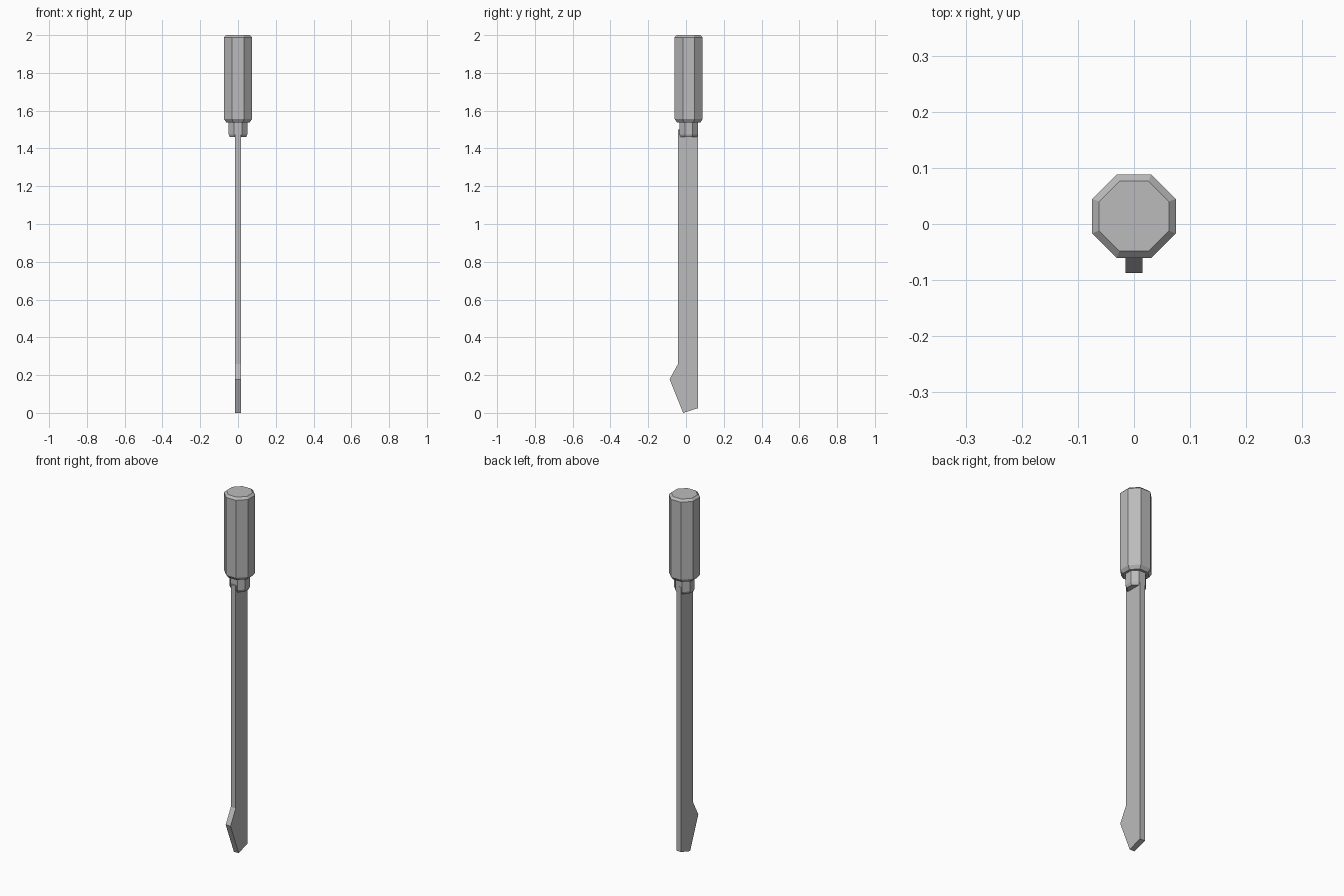
import bpy, bmesh
from math import pi, cos

cube = bpy.data.objects.get("Cube")
if cube:
    bpy.data.objects.remove(cube, do_unlink=True)

GREY = 0.5
CENTRE_Y = 0.014
grey = bpy.data.materials.new("plain grey")
grey.use_nodes = True
colour = (GREY, GREY, GREY, 1)
grey.diffuse_color = colour
grey.node_tree.nodes["Principled BSDF"].inputs["Base Color"].default_value = colour


def finish(name, bm):
    bmesh.ops.recalc_face_normals(bm, faces=bm.faces)
    mesh = bpy.data.meshes.new(name)
    bm.to_mesh(mesh)
    bm.free()
    mesh.materials.append(grey)
    obj = bpy.data.objects.new(name, mesh)
    bpy.context.collection.objects.link(obj)
    return obj


def octagon_stack(name, rings):
    """Loft an eight-sided solid through (flat half-width, height) rings."""
    bm = bmesh.new()
    loops = []
    for half, z in rings:
        corner = half / cos(pi / 8)
        made = bmesh.ops.create_circle(bm, segments=8, radius=corner)["verts"]
        bmesh.ops.rotate(bm, verts=made, cent=(0, 0, 0),
                         matrix=Matrix.Rotation(pi / 8, 3, "Z"))
        bmesh.ops.translate(bm, verts=made, vec=(0, CENTRE_Y, z))
        loops.append(made)
    for low, high in zip(loops, loops[1:]):
        for i in range(8):
            j = (i + 1) % 8
            bm.faces.new((low[i], low[j], high[j], high[i]))
    bm.faces.new(loops[0])
    bm.faces.new(loops[-1])
    return finish(name, bm)


from mathutils import Matrix

# Handle with chamfered ends
octagon_stack("handle", [(0.062, 1.538), (0.0745, 1.556), (0.0745, 1.988), (0.0625, 2.0)])

# Collar under the handle
octagon_stack("collar", [(0.043, 1.46), (0.049, 1.475), (0.049, 1.545)])

# Flat shaft ending in the pointed bit
outline = [(-0.042, 1.5), (-0.042, 0.26), (-0.087, 0.178),
           (-0.015, 0), (0.064, 0.025), (0.064, 1.5)]
bm = bmesh.new()
side = bm.faces.new([bm.verts.new((-0.015, y, z)) for y, z in outline])
extruded = bmesh.ops.extrude_face_region(bm, geom=[side])["geom"]
bmesh.ops.translate(bm, vec=(0.03, 0, 0),
                    verts=[v for v in extruded if isinstance(v, bmesh.types.BMVert)])
# Close the starting side if the extrusion consumed it
bmesh.ops.holes_fill(bm, edges=[e for e in bm.edges if e.is_boundary])
finish("blade", bm)
